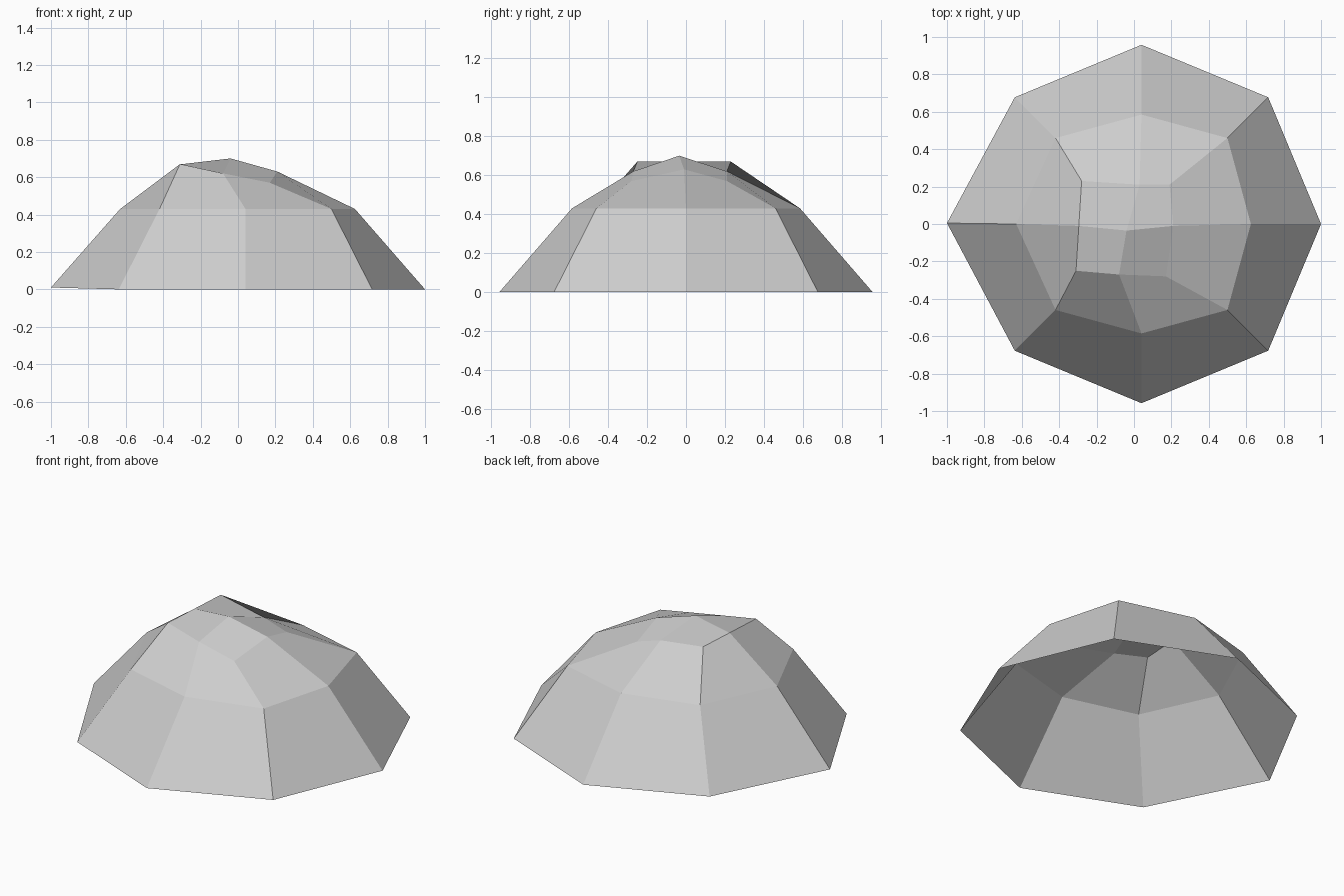
import bpy
import bmesh
from math import cos, sin, pi

cube = bpy.data.objects.get("Cube")
if cube:
    bpy.data.objects.remove(cube, do_unlink=True)

SIDES = 8
CENTRE_X = 0.04


def octagon(side_radius, corner_radius, z):
    """Eight points counter-clockwise from +x, alternating side and corner."""
    points = []
    for i in range(SIDES):
        radius = corner_radius if i % 2 else side_radius
        angle = 2 * pi * i / SIDES
        points.append([CENTRE_X + radius * cos(angle), radius * sin(angle), z])
    return points


# Open base rim, with its right-hand point pulled out a little
rim = octagon(0.958, 0.958, 0)
rim[0][0] = 1.0
rim[4] = [-1.0, 0.005, 0.01]

# Shoulder ring
shoulder = octagon(0.585, 0.65, 0.43)
shoulder[4][0] = -0.63

# Uneven crest ring around the peak
crest = [
    (0.21, -0.01, 0.63), (0.19, 0.21, 0.57),
    (0.03, 0.21, 0.62), (-0.28, 0.23, 0.67),
    (-0.295, -0.01, 0.67), (-0.31, -0.25, 0.67),
    (-0.08, -0.27, 0.62), (0.17, -0.28, 0.57),
]
peak_point = (-0.04, -0.035, 0.70)

# Shell of the mound
bm = bmesh.new()
rings = [[bm.verts.new(p) for p in ring] for ring in (rim, shoulder, crest)]
peak = bm.verts.new(peak_point)
for lower, upper in zip(rings, rings[1:]):
    for i in range(SIDES):
        j = (i + 1) % SIDES
        bm.faces.new((lower[i], lower[j], upper[j], upper[i]))

# Four quads closing the top
top = rings[-1]
for i in range(0, SIDES, 2):
    bm.faces.new((top[i], top[i + 1], top[(i + 2) % SIDES], peak))

mesh = bpy.data.meshes.new("rock_mound")
bm.to_mesh(mesh)
bm.free()
mound = bpy.data.objects.new("rock_mound", mesh)
bpy.context.collection.objects.link(mound)

# Stone colour
stone = bpy.data.materials.new("light_grey_stone")
stone.use_nodes = True
colour = (0.62, 0.62, 0.62, 1)
stone.diffuse_color = colour
stone.node_tree.nodes["Principled BSDF"].inputs["Base Color"].default_value = colour
mesh.materials.append(stone)
